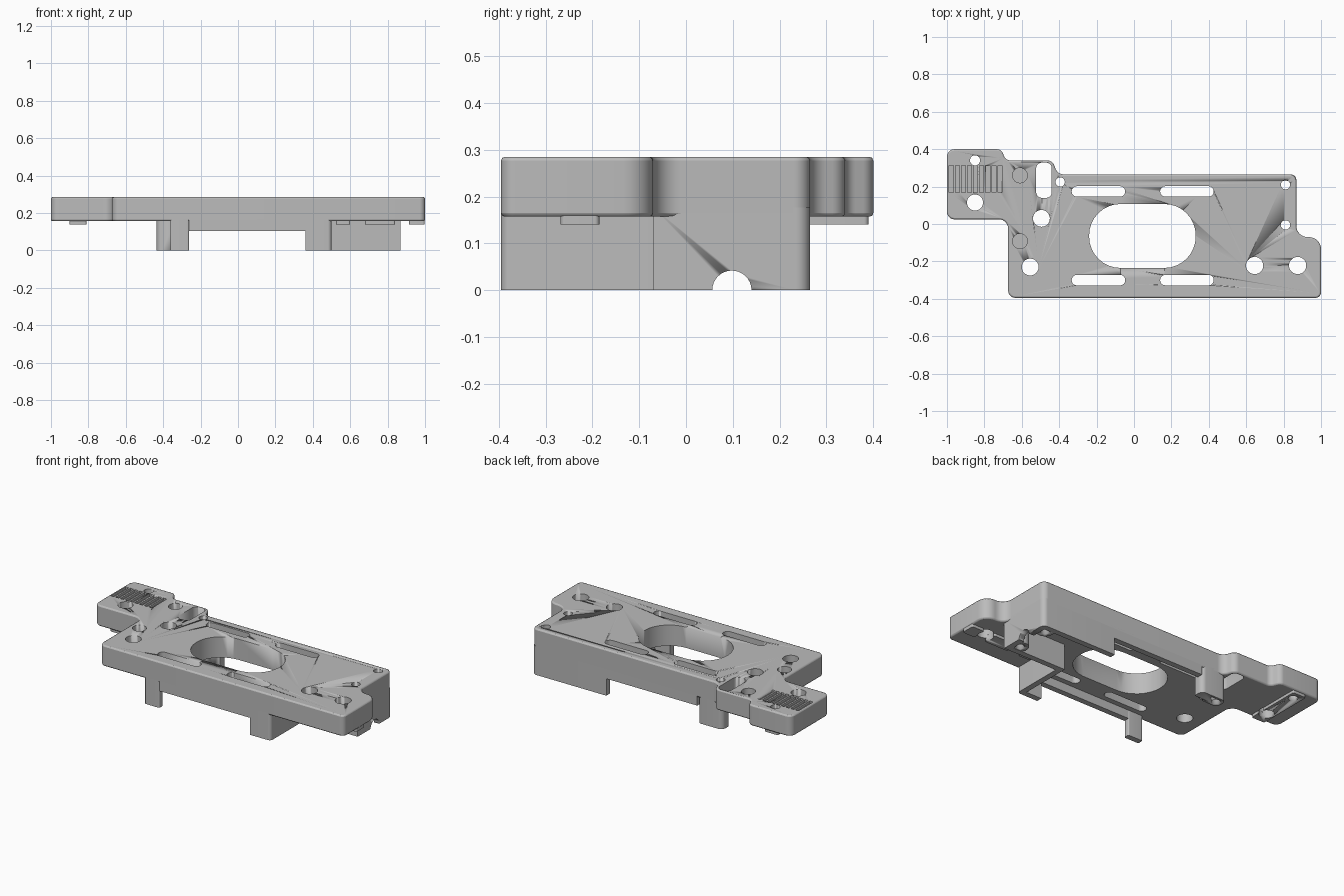
import bpy, bmesh, math
from mathutils import Vector

if "Cube" in bpy.data.objects:
    bpy.data.objects.remove(bpy.data.objects["Cube"], do_unlink=True)

grey = bpy.data.materials.new("mid_grey")
grey.use_nodes = True
grey.diffuse_color = (0.5, 0.5, 0.5, 1)
grey.node_tree.nodes["Principled BSDF"].inputs["Base Color"].default_value = (0.5, 0.5, 0.5, 1)

TOP, UNDER, SKIRT = 0.285, 0.157, 0.105
WALL = 0.035


def rounded(corners, steps=8):
    """Outline from (x, y, radius) corners, each replaced by an arc."""
    out = []
    n = len(corners)
    for i, (x, y, r) in enumerate(corners):
        p = Vector((x, y))
        a = (Vector(corners[i - 1][:2]) - p).normalized()
        b = (Vector(corners[(i + 1) % n][:2]) - p).normalized()
        half = a.angle(b) / 2
        if r == 0:
            out.append(p)
            continue
        centre = p + (a + b).normalized() * (r / math.sin(half))
        start = p + a * (r / math.tan(half)) - centre
        end = p + b * (r / math.tan(half)) - centre
        sweep = start.angle_signed(end)
        for k in range(steps + 1):
            t = -sweep * k / steps
            c, s = math.cos(t), math.sin(t)
            out.append(centre + Vector((start.x * c - start.y * s, start.x * s + start.y * c)))
    return out


def rect(x0, x1, y0, y1, r=0.0):
    return rounded([(x0, y0, r), (x1, y0, r), (x1, y1, r), (x0, y1, r)])


def circle(x, y, r, n=32):
    return [Vector((x + r * math.cos(2 * math.pi * i / n), y + r * math.sin(2 * math.pi * i / n)))
            for i in range(n)]


def prism(bm, outline, z0, z1):
    low = [bm.verts.new((p.x, p.y, z0)) for p in outline]
    high = [bm.verts.new((p.x, p.y, z1)) for p in outline]
    faces = [bm.faces.new(low[::-1]), bm.faces.new(high)]
    for i in range(len(low)):
        j = (i + 1) % len(low)
        faces.append(bm.faces.new((low[i], low[j], high[j], high[i])))
    bmesh.ops.recalc_face_normals(bm, faces=faces)


def make(name, prisms, cutter=None, bevel=0.0):
    bm = bmesh.new()
    for outline, z0, z1 in prisms:
        prism(bm, outline, z0, z1)
    mesh = bpy.data.meshes.new(name)
    bm.to_mesh(mesh)
    bm.free()
    mesh.materials.append(grey)
    ob = bpy.data.objects.new(name, mesh)
    bpy.context.collection.objects.link(ob)
    if bevel:
        m = ob.modifiers.new("edge_bevel", 'BEVEL')
        m.width, m.segments, m.angle_limit = bevel, 2, math.radians(50)
    if cutter:
        m = ob.modifiers.new("openings", 'BOOLEAN')
        m.object, m.operation, m.solver = cutter, 'DIFFERENCE', 'EXACT'
    bpy.ops.object.select_all(action='DESELECT')
    ob.select_set(True)
    bpy.context.view_layer.objects.active = ob
    bpy.ops.object.shade_smooth_by_angle(angle=math.radians(30))
    return ob


# Openings cut through the plate: round holes, slots and the large central oval
through = [circle(*h) for h in (
    (-0.85, 0.34, 0.027), (-0.85, 0.115, 0.043), (-0.555, -0.23, 0.045), (-0.495, 0.03, 0.045),
    (-0.395, 0.225, 0.025), (0.81, 0.21, 0.025), (0.81, -0.005, 0.025),
    (0.645, -0.222, 0.046), (0.875, -0.222, 0.046))]
through.append(rect(-0.523, -0.44, 0.14, 0.328, 0.03))
for x in (-0.19, 0.283):
    for y in (0.174, -0.3):
        through.append(rect(x - 0.143, x + 0.143, y - 0.028, y + 0.028, 0.0275))
through.append(rect(-0.24, 0.33, -0.235, 0.107, 0.168))
cuts = [(o, -0.1, 0.4) for o in through]

# Blind holes and shallow grip grooves
cuts += [(circle(-0.61, y, 0.04), 0.2, 0.4) for y in (0.26, -0.092)]
cuts += [(rect(-0.988 + i * 0.0325, -0.966 + i * 0.0325, 0.168, 0.312), 0.27, 0.4) for i in range(9)]
cutter = make("opening_cutter", cuts)

# Main plate with its stepped, rounded outline
outline = rounded([
    (-1, 0.025, 0.04), (-0.673, 0.025, 0.05), (-0.673, -0.395, 0.04), (1, -0.395, 0.03),
    (1, -0.07, 0.065), (0.868, -0.07, 0.06), (0.868, 0.265, 0.035), (-0.41, 0.265, 0.05),
    (-0.435, 0.34, 0.04), (-0.685, 0.34, 0.035), (-0.71, 0.4, 0.035), (-1, 0.4, 0.04)])
make("main_plate", [(outline, UNDER, TOP)], cutter, 0.008)

# Side tunnel through the end wall
tunnel = make("tunnel_cutter", [(circle(0, 0, 0.042), -0.1, 0.1)])
tunnel.rotation_euler = (0, math.pi / 2, 0)
tunnel.location = (0.86, 0.098, 0)
for ob in (cutter, tunnel):
    ob.hide_render = True
    ob.hide_set(True)
    ob.display_type = 'WIRE'

JOIN = UNDER + 0.02
F, B = -0.395, 0.265

# Thin walls under the plate, front and back
make("front_corner_wall", [(rounded([
    (0.36, F, 0), (0.5, F, 0.02), (0.5, -0.07, 0), (0.84, -0.07, 0), (0.84, -0.07 + WALL, 0),
    (0.5 - WALL, -0.07 + WALL, 0), (0.5 - WALL, F + WALL, 0), (0.36, F + WALL, 0)]), 0, JOIN)])
make("end_wall", [(rect(0.868 - WALL, 0.868, -0.07, B - 0.03), 0, JOIN)], tunnel)
make("back_wall", [(rounded([(0.36, B - WALL, 0), (0.868, B - WALL, 0), (0.868, B, 0.03),
                             (0.36, B, 0)]), 0, JOIN)])
for name, y in (("front_skirt", F), ("back_skirt", B - WALL)):
    make(name, [(rect(-0.262, 0.36, y, y + WALL), SKIRT, JOIN)])
make("front_leg", [(rect(-0.362, -0.262, F, F + WALL, 0.008), 0, JOIN)])
make("back_leg", [(rect(-0.435, -0.262, 0.185, B, 0.03), 0, JOIN)], cutter)

# Screw bosses beside the tunnel
for name, y in (("back_screw_boss", 0.21), ("front_screw_boss", -0.005)):
    make(name, [(circle(0.81, y, 0.05), 0.002, JOIN)], cutter)

# Low locating strips under both ends
make("right_end_strip", [(rect(-0.9, -0.81, 0.035, 0.39, 0.01), 0.14, JOIN)], cutter)
make("left_end_strips", [(rect(a, b, -0.268, -0.185, 0.01), 0.14, JOIN)
                         for a, b in ((0.525, 0.6), (0.68, 0.84), (0.915, 0.998))], cutter)
